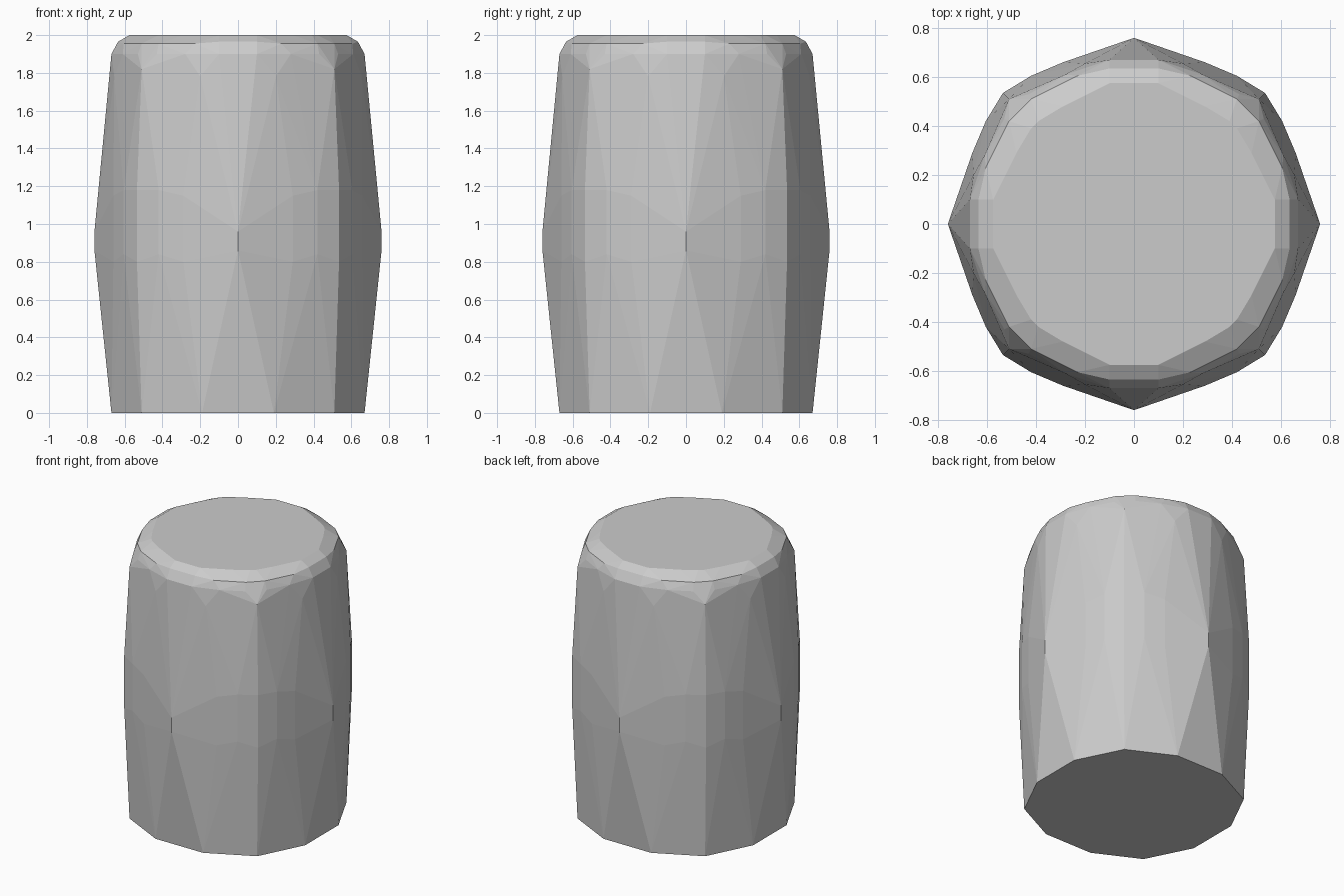
import bpy, bmesh

if "Cube" in bpy.data.objects:
    bpy.data.objects.remove(bpy.data.objects["Cube"])

# Faceted barrel: each entry is one eighth of a ring (across, out, height),
# mirrored eight ways, then wrapped in a convex hull
OCTANT = [
    # base outline
    (0.19, 0.67, 0.0), (0.51, 0.51, 0.0),
    # bulging waist
    (0.0, 0.76, 0.86), (0.0, 0.76, 0.96),
    (0.29, 0.66, 0.80), (0.29, 0.66, 1.15),
    (0.42, 0.605, 0.84), (0.42, 0.605, 1.18),
    (0.535, 0.535, 0.80), (0.535, 0.535, 1.18),
    # shoulder
    (0.20, 0.655, 1.78), (0.51, 0.51, 1.82),
    (0.10, 0.67, 1.90), (0.28, 0.61, 1.90), (0.43, 0.53, 1.90),
    # rounded rim
    (0.10, 0.635, 1.965), (0.23, 0.605, 1.955), (0.42, 0.51, 1.955),
    # flat top
    (0.10, 0.575, 2.0), (0.29, 0.48, 2.0), (0.42, 0.39, 2.0),
]

points = set()
for a, b, z in OCTANT:
    for x, y in ((a, b), (b, a)):
        for sx in (-1, 1):
            for sy in (-1, 1):
                points.add((x * sx + 0.0, y * sy + 0.0, z))

bm = bmesh.new()
for p in sorted(points):
    bm.verts.new(p)
bmesh.ops.remove_doubles(bm, verts=bm.verts[:], dist=0.001)
bmesh.ops.convex_hull(bm, input=bm.verts[:])
loose = [v for v in bm.verts if not v.link_faces]
bmesh.ops.delete(bm, geom=loose, context='VERTS')
bmesh.ops.dissolve_limit(bm, angle_limit=0.01, verts=bm.verts[:], edges=bm.edges[:])
bmesh.ops.recalc_face_normals(bm, faces=bm.faces[:])

mesh = bpy.data.meshes.new("barrel_body")
bm.to_mesh(mesh)
bm.free()
barrel = bpy.data.objects.new("barrel_body", mesh)
bpy.context.collection.objects.link(barrel)
